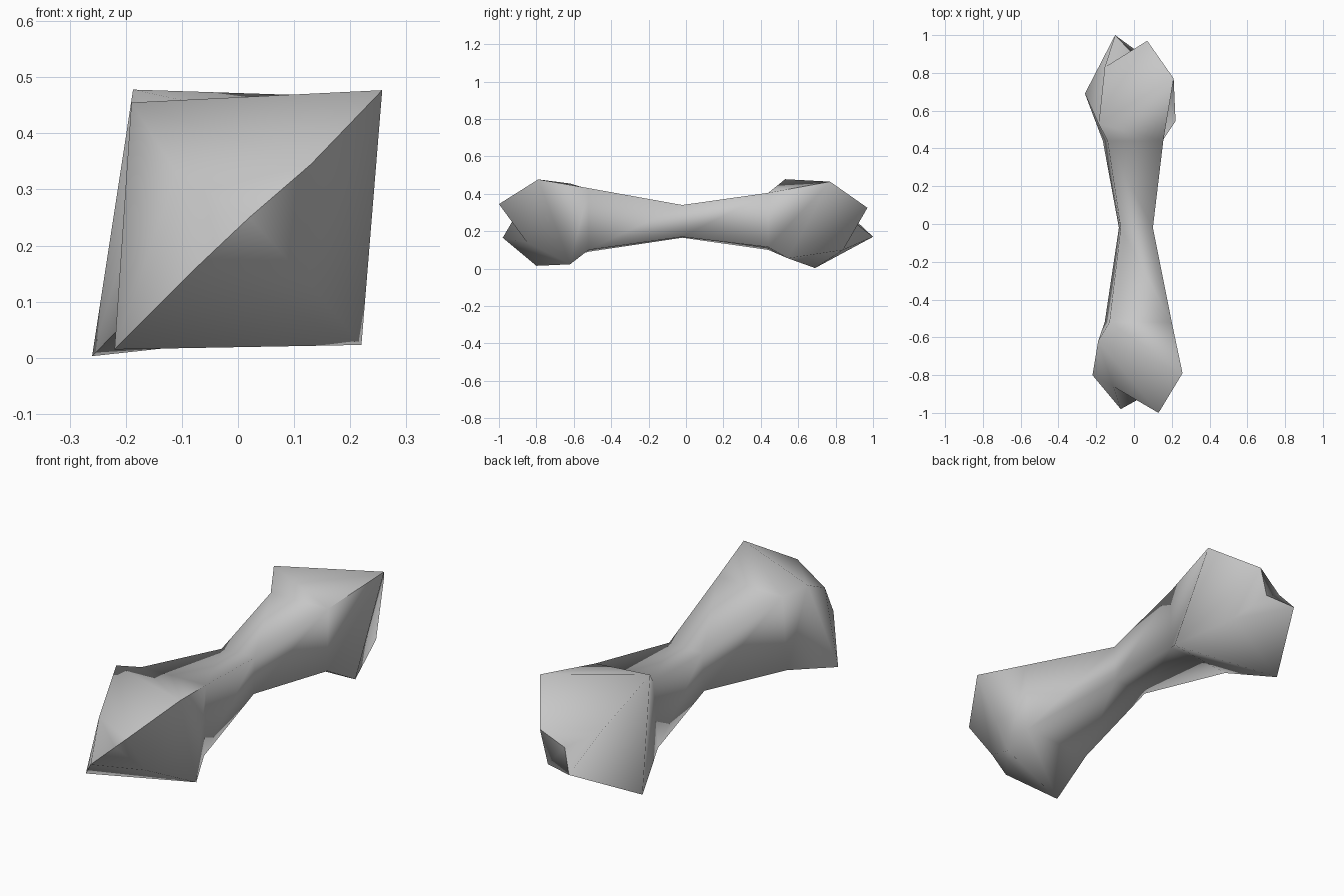
import bpy
import bmesh
from mathutils import Vector

default_cube = bpy.data.objects.get("Cube")
if default_cube:
    bpy.data.objects.remove(default_cube, do_unlink=True)


def make_material(name, colour):
    material = bpy.data.materials.new(name)
    material.use_nodes = True
    material.diffuse_color = colour
    for node in material.node_tree.nodes:
        if node.type == 'BSDF_PRINCIPLED':
            node.inputs["Base Color"].default_value = colour
    return material


# Cross-sections, corners ordered: upper left, upper right, lower right, lower left
front_crown = [(.13, -1, .345), (-.11, -.86, .33), (-.07, -.98, .165), (.12, -.85, .14)]
front_knob = [(.257, -.79, .477), (-.19, -.62, .455), (-.22, -.8, .015), (.22, -.62, .023)]
front_neck = [(.2, -.52, .43), (-.13, -.52, .425), (-.155, -.52, .09), (.19, -.52, .1)]
waist = [(.1, -.02, .34), (-.07, -.02, .335), (-.08, -.02, .165), (.095, -.02, .17)]
back_neck = [(.155, .44, .405), (-.14, .44, .4), (-.165, .44, .1), (.15, .44, .115)]
back_knob = [(.21, .77, .465), (-.187, .53, .478), (-.26, .69, .003), (.22, .545, .055)]
back_crown = [(.07, .97, .325), (-.155, .83, .33), (-.1, 1, .17), (.12, .84, .1)]
sections = [front_crown, front_knob, front_neck, waist, back_neck, back_knob, back_crown]

bm = bmesh.new()
rings = [[bm.verts.new(Vector(point)) for point in section] for section in sections]

# Skin the shaft and the sides of both knobs
for ring, following in zip(rings, rings[1:]):
    for i in range(4):
        j = (i + 1) % 4
        bm.faces.new((ring[i], ring[j], following[j], following[i]))

# Close each end around the notch between its two lobes
notches = []
for ring, point in ((rings[0], (.02, -.93, .25)), (rings[-1], (-.015, .91, .24))):
    notch = bm.verts.new(point)
    notches.append(notch)
    for i in range(4):
        bm.faces.new((ring[i], ring[(i + 1) % 4], notch))

bmesh.ops.recalc_face_normals(bm, faces=bm.faces)
for face in bm.faces:
    face.smooth = True

# Keep the diagonal ridge over each knob crisp
for crown, knob, neck, notch in ((*rings[:3], notches[0]), (*rings[:3:-1], notches[1])):
    for corner in (0, 2):
        ridge = [neck[corner], knob[corner], crown[corner], notch]
        for start, end in zip(ridge, ridge[1:]):
            bm.edges.get((start, end)).smooth = False

mesh = bpy.data.meshes.new("bone")
bm.to_mesh(mesh)
bm.free()
mesh.materials.append(make_material("plain grey", (.58, .58, .58, 1)))
bone = bpy.data.objects.new("bone", mesh)
bpy.context.collection.objects.link(bone)
